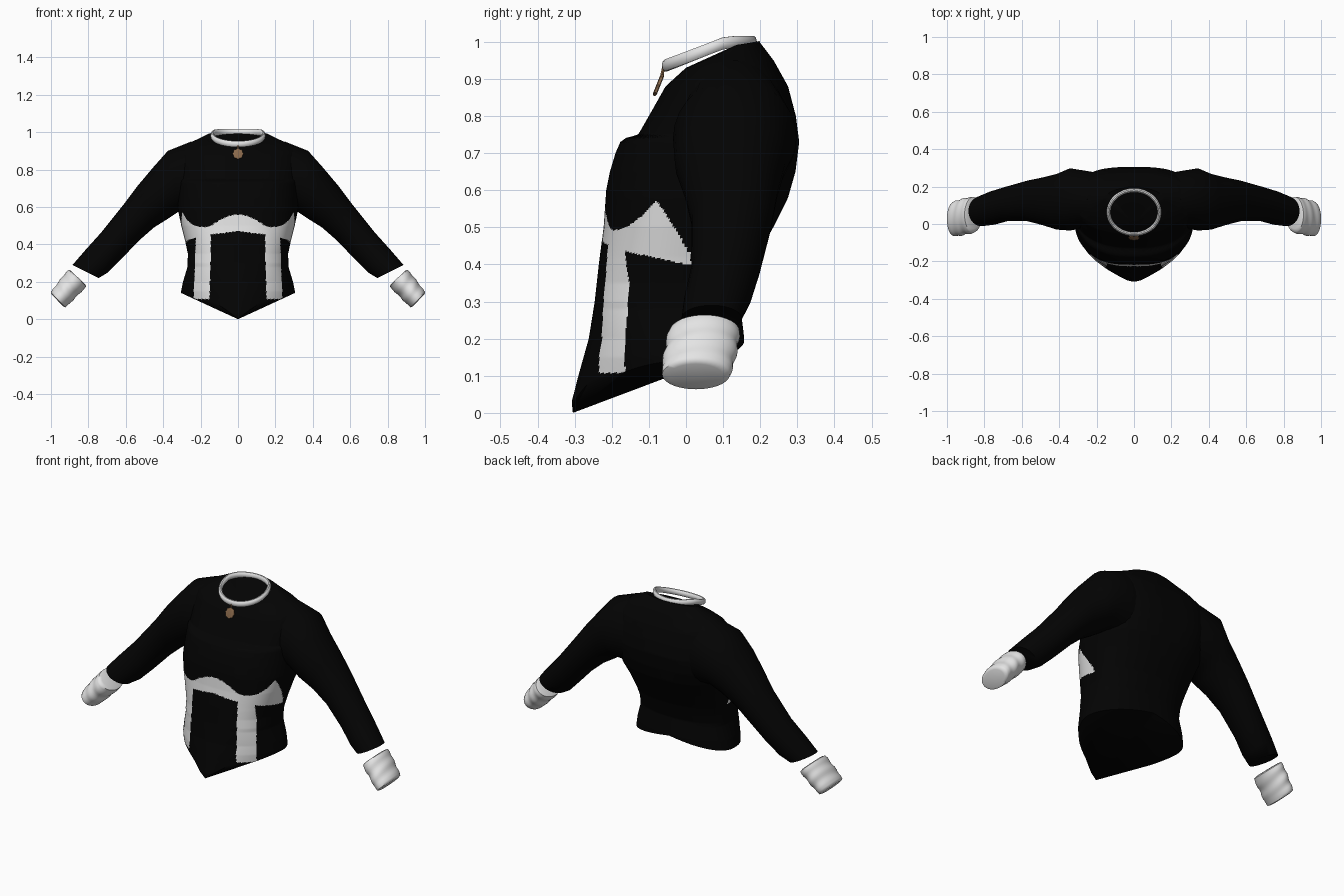
import bpy, bmesh, math
from math import sin, cos, pi

if "Cube" in bpy.data.objects:
    bpy.data.objects.remove(bpy.data.objects["Cube"])


def material(name, rgb):
    m = bpy.data.materials.new(name)
    m.diffuse_color = (*rgb, 1)
    m.use_nodes = True
    m.node_tree.nodes["Principled BSDF"].inputs["Base Color"].default_value = m.diffuse_color
    return m


BLACK = material("black cloth", (0.001, 0.001, 0.001))
SILVER = material("pale silver", (0.78, 0.78, 0.78))
BRONZE = material("bronze", (0.25, 0.14, 0.07))


def lerp(pts, v):
    """Piecewise linear lookup in a list of (key, value)."""
    if v <= pts[0][0]:
        return pts[0][1]
    for (a, p), (b, q) in zip(pts, pts[1:]):
        if v <= b:
            return p + (q - p) * (v - a) / (b - a)
    return pts[-1][1]


def loft(name, rings, mats, rule=None, caps=True, loop=False, angle=40):
    """Skin a list of closed rings; caps are fans from the first ring point."""
    bm = bmesh.new()
    vs = [[bm.verts.new(p) for p in r] for r in rings]
    n = len(vs[0])
    pairs = list(zip(vs, vs[1:])) + ([(vs[-1], vs[0])] if loop else [])
    for a, b in pairs:
        for i in range(n):
            j = (i + 1) % n
            f = bm.faces.new((a[i], a[j], b[j], b[i]))
            if rule:
                f.material_index = rule(f.calc_center_median())
    if caps and not loop:
        for r in (vs[0], vs[-1]):
            for i in range(1, n - 1):
                bm.faces.new((r[0], r[i], r[i + 1]))
    bmesh.ops.recalc_face_normals(bm, faces=bm.faces)
    me = bpy.data.meshes.new(name)
    bm.to_mesh(me)
    bm.free()
    for m in mats:
        me.materials.append(m)
    ob = bpy.data.objects.new(name, me)
    bpy.context.collection.objects.link(ob)
    bpy.ops.object.select_all(action='DESELECT')
    ob.select_set(True)
    bpy.context.view_layer.objects.active = ob
    bpy.ops.object.shade_smooth_by_angle(angle=math.radians(angle))
    return ob


# Torso profiles, all keyed by height
WIDTH = [(0, .30), (.15, .304), (.2, .294), (.28, .27), (.35, .268), (.42, .283), (.5, .303),
         (.58, .32), (.7, .322), (.82, .33), (.9, .32), (.94, .265), (.97, .2), (1, .14)]
FRONT = [(0, -.305), (.03, -.308), (.1, -.29), (.2, -.262), (.3, -.246), (.4, -.235), (.5, -.222),
         (.6, -.215), (.65, -.205), (.7, -.19), (.73, -.177), (.742, -.16), (.748, -.13),
         (.8, -.10), (.88, -.055), (.93, 0), (.97, .06), (1, .10)]
BACK = [(.15, .155), (.2, .157), (.3, .145), (.4, .18), (.5, .235), (.58, .275), (.65, .295),
        (.73, .305), (.8, .296), (.88, .275), (.95, .236), (1, .198)]
MIDDLE = [(0, -.03), (.3, 0), (.5, .02), (.7, .08), (.9, .12), (1, .14)]
FRONT_POWER = [(0, 1.5), (.11, 1.7), (.2, 2), (.3, 2.5), (.5, 2.5), (.7, 2.4), (.9, 2.2), (1, 2)]
BACK_POWER = [(.2, 2.2), (.5, 2.4), (.7, 3), (.85, 2.8), (1, 2)]
HEM = [(0, 0), (.17, .025), (.43, .08), (.8, .11), (1, .14)]


def torso_point(a, t):
    s, c = sin(a), cos(a)                      # a = 0 is the front centre
    hem = lerp(HEM, abs(s)) if c > 0 else .14 + .055 * (1 - abs(s))
    neck = .992 - .062 * max(c, 0) ** 1.5 + .01 * max(-c, 0)
    z = hem + (neck - hem) * t
    k = 2 / lerp(FRONT_POWER if c > 0 else BACK_POWER, z)
    mid = lerp(MIDDLE, z)
    reach = (lerp(FRONT, z) if c > 0 else lerp(BACK, z)) - mid
    return (lerp(WIDTH, z) * math.copysign(abs(s) ** k, s), mid + reach * abs(c) ** k, z)


# Pale underbust band with two vertical stripes
TOP_FRONT = [(0, .56), (.05, .553), (.1, .528), (.15, .498), (.18, .49)]
TOP_SIDE = [(-.2, .49), (-.16, .50), (-.12, .53), (-.08, .572), (-.05, .53), (.01, .43), (.02, .38)]
LOW_SIDE = [(-.17, .437), (-.1, .422), (0, .40)]


def torso_colour(p):
    x, y, z = abs(p.x), p.y, p.z
    if y > .02 or z > .6:
        return 0
    drift = (.44 - z) * .035
    if .145 + drift * .6 < x < .225 + drift and .108 < z < .48:
        return 1
    top = lerp(TOP_FRONT, x) if x < .18 else lerp(TOP_SIDE, y)
    low = .47 - .12 * x if x < .18 else lerp(LOW_SIDE, y)
    return 1 if low < z < top else 0


N, ROWS = 300, 180
loft("bodice", [[torso_point(2 * pi * i / N, r / ROWS) for i in range(N)] for r in range(ROWS + 1)],
     [BLACK, SILVER], torso_colour, angle=50)

# Sleeve sections: upper x, z, lower x, z, front y, back y
SLEEVE = [(.25, .95, .15, .56, -.01, .275), (.375, .9, .31, .58, -.035, .298),
          (.455, .81, .37, .54, -.03, .268), (.535, .715, .45, .49, -.005, .248),
          (.61, .615, .53, .42, .015, .232), (.73, .465, .63, .315, .015, .2),
          (.82, .365, .695, .25, -.005, .175), (.885, .29, .745, .22, -.012, .15)]


def section(side, s, n=28, bump=lambda a: 1):
    ux, uz, lx, lz, y0, y1 = s
    pts = []
    for i in range(n):
        a = 2 * pi * i / n
        c, w = cos(a) * bump(a), sin(a) * bump(a)
        pts.append((side * ((ux + lx) / 2 + c * (ux - lx) / 2),
                    (y0 + y1) / 2 + w * (y1 - y0) / 2,
                    (uz + lz) / 2 + c * (uz - lz) / 2))
    return pts


def blend(a, b, t):
    return [p + (q - p) * t for p, q in zip(a, b)]


# Wrinkled cuffs run between these two sections
CUFF_IN, CUFF_OUT = (.908, .266, .81, .174, -.048, .148), (1.002, .145, .922, .062, -.068, .122)

for side, label in ((1, "left"), (-1, "right")):
    loft(label + "_sleeve", [section(side, s) for s in SLEEVE], [BLACK], angle=60)
    rings = []
    for r in range(-1, 18):
        t = min(max(r / 16, 0), 1)
        inset = .8 if r in (-1, 17) else 1       # slightly rounded ends

        def wrinkle(a, t=t, inset=inset):
            edge = .96 + .04 * min(1, 8 * min(t, 1 - t))
            return inset * edge * (1 + .035 * sin(14 * t + 1.8 * sin(a + 1)) * sin(pi * t))
        rings.append(section(side, blend(CUFF_IN, CUFF_OUT, t + (r - 16 * t) * .03), 36, wrinkle))
    loft(label + "_cuff", rings, [SILVER], angle=60)

# Collar ring, tilted down at the front
COLLAR_Z = [(-.06, .934), (0, .957), (.1, .996), (.14, 1.0), (.19, 1.0)]
rings = []
for i in range(64):
    a = 2 * pi * i / 64
    ring = []
    for j in range(10):
        b = 2 * pi * j / 10
        rr = .011 * cos(b)
        y = .063 - (.117 + rr) * cos(a)
        ring.append(((.136 + rr) * sin(a), y,
                     lerp(COLLAR_Z, .063 - .117 * cos(a)) + .017 * sin(b)))
    rings.append(ring)
loft("collar_ring", rings, [SILVER], loop=True)

# Pendant: thin tilted scalloped disc
rings = []
for depth, scale in ((-.005, .8), (-.003, 1), (.003, 1), (.005, .8)):
    ring = []
    for i in range(32):
        a = 2 * pi * i / 32
        r = scale * (.0275 + .002 * cos(8 * a))
        v = r * cos(a)
        ring.append((r * sin(a), -.074 + v * .4 + depth, .884 + v - depth * .4))
    rings.append(ring)
loft("pendant", rings, [BRONZE])

# Short link between collar and pendant
loft("pendant_link", [[(.005 * cos(k * pi / 3), y + .005 * sin(k * pi / 3), z) for k in range(6)]
                      for y, z in ((-.066, .905), (-.06, .932))], [BRONZE])
